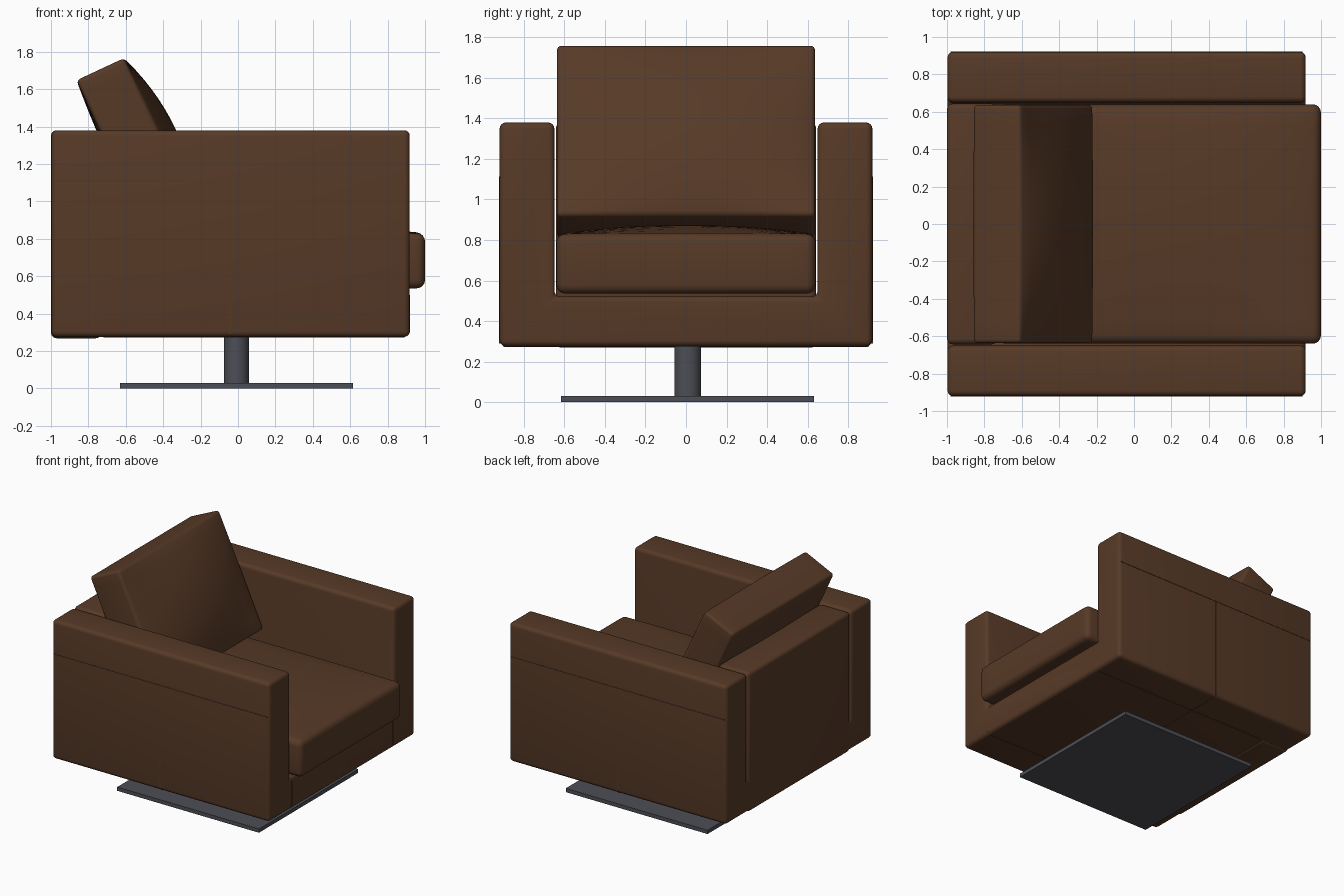
import bpy, bmesh, math
from mathutils import Vector, Matrix

if "Cube" in bpy.data.objects:
    bpy.data.objects.remove(bpy.data.objects["Cube"])


def material(name, rgb):
    m = bpy.data.materials.new(name)
    m.diffuse_color = (*rgb, 1)
    m.use_nodes = True
    m.node_tree.nodes["Principled BSDF"].inputs["Base Color"].default_value = m.diffuse_color
    return m


LEATHER = material("brown leather", (0.095, 0.042, 0.020))
METAL = material("grey metal", (0.075, 0.077, 0.092))


def finish(name, bm, mat, angle=40):
    bmesh.ops.recalc_face_normals(bm, faces=bm.faces)
    mesh = bpy.data.meshes.new(name)
    bm.to_mesh(mesh)
    bm.free()
    mesh.materials.append(mat)
    ob = bpy.data.objects.new(name, mesh)
    bpy.context.collection.objects.link(ob)
    bpy.ops.object.select_all(action='DESELECT')
    ob.select_set(True)
    bpy.context.view_layer.objects.active = ob
    bpy.ops.object.shade_smooth_by_angle(angle=math.radians(angle))
    return ob


def box_mesh(size, radius=0.0, segments=4):
    bm = bmesh.new()
    bmesh.ops.create_cube(bm, size=1)
    bmesh.ops.scale(bm, vec=size, verts=bm.verts)
    if radius:
        bmesh.ops.bevel(bm, geom=bm.edges[:], offset=radius, segments=segments,
                        profile=0.5, affect='EDGES')
    return bm


def box(name, lo, hi, mat, radius=0.0):
    lo, hi = Vector(lo), Vector(hi)
    bm = box_mesh(hi - lo, radius)
    bmesh.ops.translate(bm, vec=(lo + hi) / 2, verts=bm.verts)
    return finish(name, bm, mat)


def cushion(name, size, radius, top, bottom, place):
    """Rounded box whose broad faces swell towards the middle."""
    bm = box_mesh(size, radius)
    n = 14
    for axis in (0, 1):
        no = Vector((0, 0, 0))
        no[axis] = 1
        half = size[axis] / 2 - radius
        for i in range(1, n):
            bmesh.ops.bisect_plane(bm, geom=bm.verts[:] + bm.edges[:] + bm.faces[:],
                                   plane_co=no * half * (2 * i / n - 1), plane_no=no)
    for v in bm.verts:
        u, w, t = (2 * v.co[i] / size[i] for i in range(3))
        v.co.z += max(0, 1 - u * u) * max(0, 1 - w ** 2) * abs(t) * (top if t > 0 else -bottom)
    bm.transform(place)
    return finish(name, bm, LEATHER)


# U-shaped body: both arms and the seat base in one profile
profile = [(-0.92, 0.275), (0.92, 0.275), (0.92, 1.38), (0.65, 1.38),
           (0.65, 0.52), (-0.65, 0.52), (-0.65, 1.38), (-0.92, 1.38)]
bm = bmesh.new()
face = bm.faces.new([bm.verts.new((-0.997, y, z)) for y, z in profile])
ext = bmesh.ops.extrude_face_region(bm, geom=[face])
bmesh.ops.translate(bm, vec=(1.915, 0, 0),
                    verts=[g for g in ext["geom"] if isinstance(g, bmesh.types.BMVert)])
bmesh.ops.recalc_face_normals(bm, faces=bm.faces)
bmesh.ops.bevel(bm, geom=bm.edges[:], offset=0.03, segments=4, profile=0.5, affect='EDGES')
finish("arms_and_seat_base", bm, LEATHER)

# Back panel between the arms
box("back_panel", (-1.0, -0.643, 0.268), (-0.73, 0.643, 1.38), LEATHER, 0.03)

# Stitched seams: outer sides, underside and base front
for side, label in ((-1, "left"), (1, "right")):
    y0, y1 = sorted((side * 0.915, side * 0.923))
    box(label + "_long_seam", (-0.98, y0, 1.106), (0.90, y1, 1.114), LEATHER)
    box(label + "_upright_seam", (-0.046, y0, 0.29), (-0.038, y1, 1.11), LEATHER)
    y = side * 0.635
    box(label + "_front_seam", (0.91, y - 0.003, 0.30), (0.920, y + 0.003, 0.50), LEATHER)
    box(label + "_under_seam", (-0.72, y - 0.004, 0.272), (0.89, y + 0.004, 0.28), LEATHER)
box("under_cross_seam", (-0.046, -0.90, 0.272), (-0.038, 0.90, 0.28), LEATHER)

# Seat cushion
cushion("seat_cushion", (1.73, 1.28, 0.295), 0.045, 0.045, 0.0,
        Matrix.Translation((0.135, 0, 0.6825)))

# Leaning back cushion
cushion("back_cushion", (0.93, 1.275, 0.28), 0.022, 0.09, 0.02,
        Matrix.Translation((-0.54, 0, 1.285)) @ Matrix.Rotation(math.radians(65), 4, 'Y'))

# Swivel post and square floor plate
bm = bmesh.new()
bmesh.ops.create_cone(bm, cap_ends=True, segments=40, radius1=0.066, radius2=0.066, depth=0.27,
                      matrix=Matrix.Translation((-0.008, 0.008, 0.155)))
finish("swivel_post", bm, METAL)
box("floor_plate", (-0.632, -0.616, 0.0), (0.616, 0.632, 0.03), METAL)
